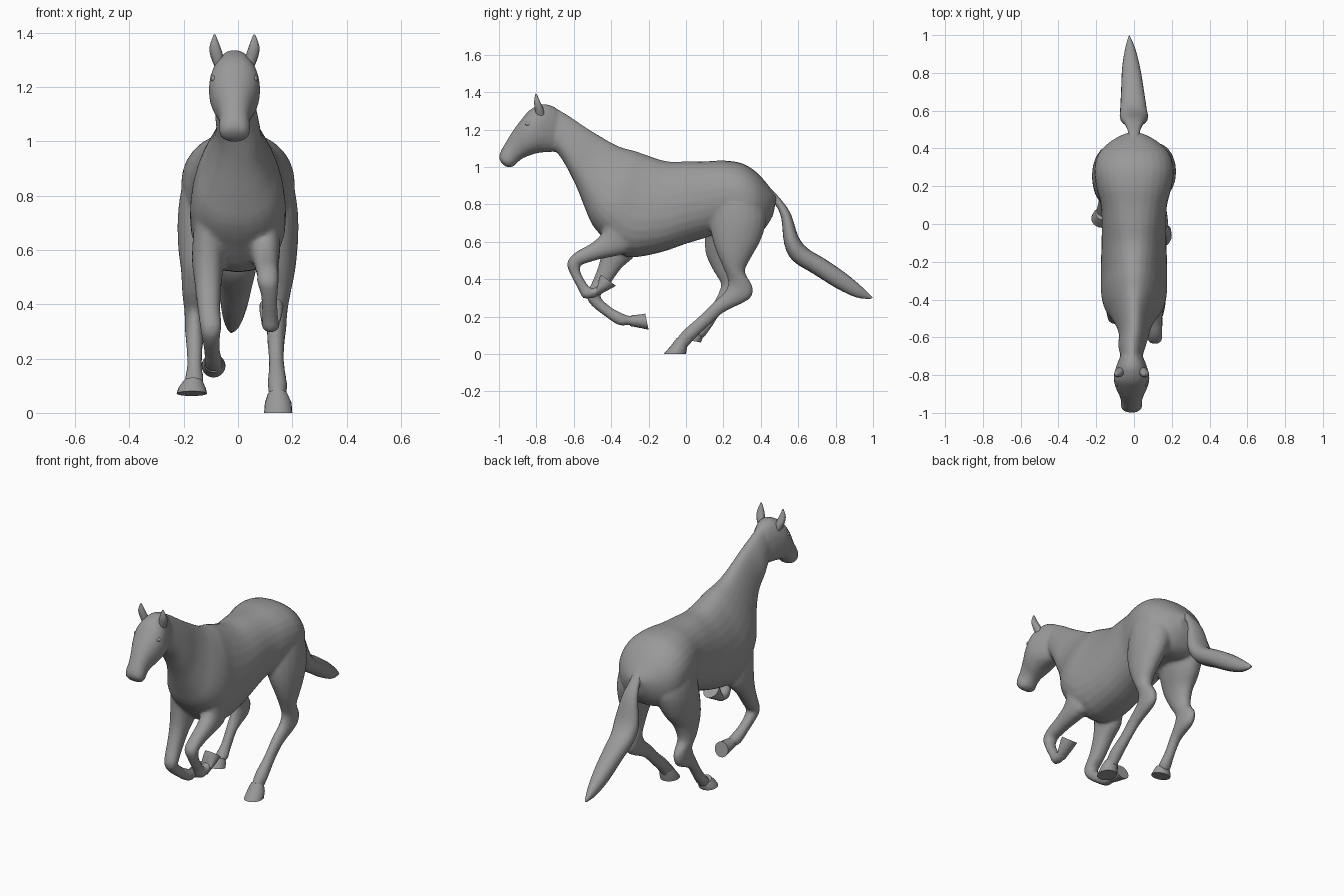
import bpy, bmesh, math


def loft(name, rings, x=0.0, power=0.9, steps=3, segs=20, taper=0.0):
    """Closed skin over rings (front y, front z, back y, back z, half width[, x])."""
    R = [tuple(r) if len(r) == 6 else tuple(r) + (x,) for r in rings]
    fine = []
    for i in range(len(R) - 1):
        p0, p1, p2, p3 = R[max(i - 1, 0)], R[i], R[i + 1], R[min(i + 2, len(R) - 1)]
        for k in range(steps):
            t = k / steps
            fine.append([b + 0.5 * t * ((c - a) + t * ((2 * a - 5 * b + 4 * c - d)
                         + t * (3 * (b - c) + d - a)))
                         for a, b, c, d in zip(p0, p1, p2, p3)])
    fine.append(R[-1])
    bm = bmesh.new()
    loops = []
    for fy, fz, by, bz, w, cx in fine:
        loop = []
        # narrow the upper edge towards the front of the body
        e = taper * min(1, max(0, (0.1 - fy) / 0.4))
        for s in range(segs):
            a = 2 * math.pi * s / segs
            u = math.copysign(abs(math.cos(a)) ** power, math.cos(a))
            v = math.copysign(abs(math.sin(a)) ** power, math.sin(a))
            loop.append(bm.verts.new((cx + w * v * (1 - e * u),
                                      (fy + by) / 2 + u * (fy - by) / 2,
                                      (fz + bz) / 2 + u * (fz - bz) / 2)))
        loops.append(loop)
    for l0, l1 in zip(loops, loops[1:]):
        for s in range(segs):
            n = (s + 1) % segs
            bm.faces.new((l0[s], l0[n], l1[n], l1[s]))
    bm.faces.new(loops[0])
    bm.faces.new(loops[-1])
    bmesh.ops.recalc_face_normals(bm, faces=bm.faces)
    me = bpy.data.meshes.new(name)
    bm.to_mesh(me)
    bm.free()
    ob = bpy.data.objects.new(name, me)
    bpy.context.collection.objects.link(ob)
    return ob


def select(obs):
    bpy.ops.object.select_all(action='DESELECT')
    for o in obs:
        o.select_set(True)
    bpy.context.view_layer.objects.active = obs[0]


HEAD_X = -0.013

# Trunk and neck, from throat to dock
trunk = loft("body", [
    (-.72, 1.33, -.69, 1.08, .055, HEAD_X), (-.62, 1.27, -.65, 1.02, .07, -.01),
    (-.54, 1.215, -.615, .955, .075), (-.45, 1.16, -.58, .88, .088),
    (-.38, 1.12, -.54, .78, .115), (-.33, 1.10, -.50, .69, .145),
    (-.27, 1.085, -.43, .61, .165), (-.20, 1.06, -.32, .52, .17),
    (-.10, 1.03, -.15, .54, .17), (0, 1.03, 0, .59, .17),
    (.10, 1.03, .10, .62, .175), (.20, 1.035, .18, .65, .198),
    (.30, 1.02, .27, .65, .21), (.38, .97, .36, .64, .19),
    (.45, .89, .42, .67, .125), (.485, .84, .465, .74, .05)], taper=0.32, segs=28)

# Head, from poll to lips
head = loft("head", [
    (-.70, 1.32, -.68, 1.08, .055), (-.76, 1.338, -.73, 1.08, .078),
    (-.83, 1.31, -.79, 1.075, .095), (-.88, 1.255, -.84, 1.06, .086),
    (-.925, 1.195, -.875, 1.045, .067), (-.965, 1.13, -.90, 1.025, .056),
    (-.99, 1.085, -.92, 1.005, .058), (-1.0, 1.05, -.945, .998, .05),
    (-.985, 1.02, -.965, 1.003, .026)], x=HEAD_X)

# Right foreleg, folded high under the chest
fore_r = loft("foreleg_right", [
    (-.46, .80, -.28, .60, .05, .105), (-.445, .66, -.32, .54, .055, .10),
    (-.51, .59, -.47, .505, .045, .105), (-.59, .545, -.565, .475, .04, .11),
    (-.635, .49, -.565, .475, .04, .11), (-.62, .43, -.565, .44, .031, .115),
    (-.575, .345, -.53, .375, .029, .118), (-.55, .30, -.50, .35, .033, .12),
    (-.50, .30, -.48, .36, .03, .12), (-.47, .31, -.45, .37, .03, .122)])

# Left foreleg, swinging back below the chest
fore_l = loft("foreleg_left", [
    (-.46, .80, -.25, .62, .055, -.105), (-.45, .62, -.27, .53, .06, -.11),
    (-.46, .50, -.345, .46, .05, -.11), (-.495, .40, -.41, .37, .042, -.107),
    (-.53, .32, -.45, .325, .04, -.10), (-.51, .265, -.455, .30, .034, -.10),
    (-.43, .20, -.40, .25, .029, -.095), (-.36, .155, -.335, .215, .034, -.09),
    (-.31, .155, -.30, .205, .029, -.09), (-.28, .155, -.27, .205, .03, -.09)])

# Right hind leg, planted
hind_r = loft("hind_leg_right", [
    (.18, .96, .37, .89, .07, .085), (.15, .86, .41, .81, .105, .10),
    (.13, .72, .43, .72, .105, .117), (.14, .62, .40, .61, .083, .137),
    (.17, .53, .345, .51, .06, .15), (.205, .45, .315, .44, .045, .15),
    (.225, .385, .357, .36, .037, .145), (.205, .33, .338, .293, .036, .142),
    (.15, .28, .205, .225, .031, .14), (.075, .205, .125, .155, .028, .142),
    (-.005, .135, .045, .08, .036, .145), (-.045, .09, .015, .045, .032, .146),
    (-.06, .06, .0, .03, .034, .147)], power=1)

# Left hind leg, about to land
hind_l = loft("hind_leg_left", [
    (.18, .96, .37, .89, .07, -.085), (.13, .86, .41, .81, .105, -.10),
    (.105, .72, .42, .72, .105, -.117), (.10, .61, .37, .60, .083, -.137),
    (.107, .53, .31, .52, .06, -.15), (.15, .44, .285, .43, .045, -.16),
    (.185, .38, .33, .36, .037, -.16), (.175, .33, .31, .29, .036, -.16),
    (.145, .27, .20, .235, .031, -.16), (.095, .19, .145, .155, .028, -.16),
    (.052, .135, .105, .10, .036, -.162), (.03, .115, .09, .085, .032, -.166),
    (.015, .105, .08, .08, .034, -.168)], power=1)

# Fuse the parts into one smooth skin
select([trunk, head, fore_r, fore_l, hind_r, hind_l])
bpy.ops.object.join()
rm = trunk.modifiers.new("fuse", 'REMESH')
rm.mode = 'VOXEL'
rm.voxel_size = 0.01
sm = trunk.modifiers.new("soften", 'SMOOTH')
sm.factor = 0.5
sm.iterations = 4
for m in ("fuse", "soften"):
    bpy.ops.object.modifier_apply(modifier=m)
bpy.ops.object.shade_smooth()

# Hooves: coronet, wall and flat sole
hooves = {
    "hoof_fore_right": ((-.495, .30, -.47, .37, .034, .12), (-.42, .34, -.465, .405, .042, .122),
                        (-.375, .365, -.455, .425, .044, .123)),
    "hoof_fore_left": ((-.30, .15, -.29, .208, .034, -.09), (-.235, .138, -.235, .212, .042, -.09),
                       (-.20, .13, -.218, .217, .044, -.09)),
    "hoof_hind_right": ((-.05, .085, .01, .055, .036, .146), (-.08, .045, .005, .03, .049, .148),
                        (-.12, 0, 0, 0, .052, .148)),
    "hoof_hind_left": ((.022, .13, .09, .10, .036, -.166), (.0, .105, .087, .08, .05, -.169),
                       (-.02, .08, .08, .062, .056, -.17)),
}
smooth = [loft(n, r, steps=1, power=1) for n, r in hooves.items()]

# Tail streaming out behind
smooth.append(loft("tail", [
    (.44, .90, .42, .82, .03, 0), (.505, .83, .475, .80, .032, 0),
    (.56, .75, .51, .725, .05, 0), (.60, .63, .525, .59, .074, 0),
    (.65, .565, .57, .50, .07, -.003), (.74, .51, .68, .43, .06, -.008),
    (.85, .435, .80, .355, .048, -.015), (.94, .36, .905, .305, .028, -.02),
    (.998, .302, .985, .294, .004, -.025)]))

# Ears and eyes on both sides of the head
for side, s in (("left", -1), ("right", 1)):
    smooth.append(loft("ear_" + side, [
        (-.80, 1.27, -.755, 1.27, .016, HEAD_X + s * .055),
        (-.808, 1.31, -.762, 1.31, .023, HEAD_X + s * .064),
        (-.812, 1.35, -.778, 1.345, .020, HEAD_X + s * .072),
        (-.805, 1.393, -.797, 1.39, .004, HEAD_X + s * .073)], segs=12))
    bpy.ops.mesh.primitive_uv_sphere_add(segments=16, ring_count=10, radius=.018,
                                         location=(HEAD_X + s * .075, -.84, 1.23))
    eye = bpy.context.object
    eye.name = "eye_" + side
    eye.scale = (.7, 1.1, .7)
    smooth.append(eye)

select(smooth)
bpy.ops.object.shade_smooth_by_angle(angle=math.radians(45))

# Dark grey coat
coat = bpy.data.materials.new("coat")
coat.diffuse_color = (.32, .32, .32, 1)
for ob in [trunk] + smooth:
    ob.data.materials.clear()
    ob.data.materials.append(coat)
